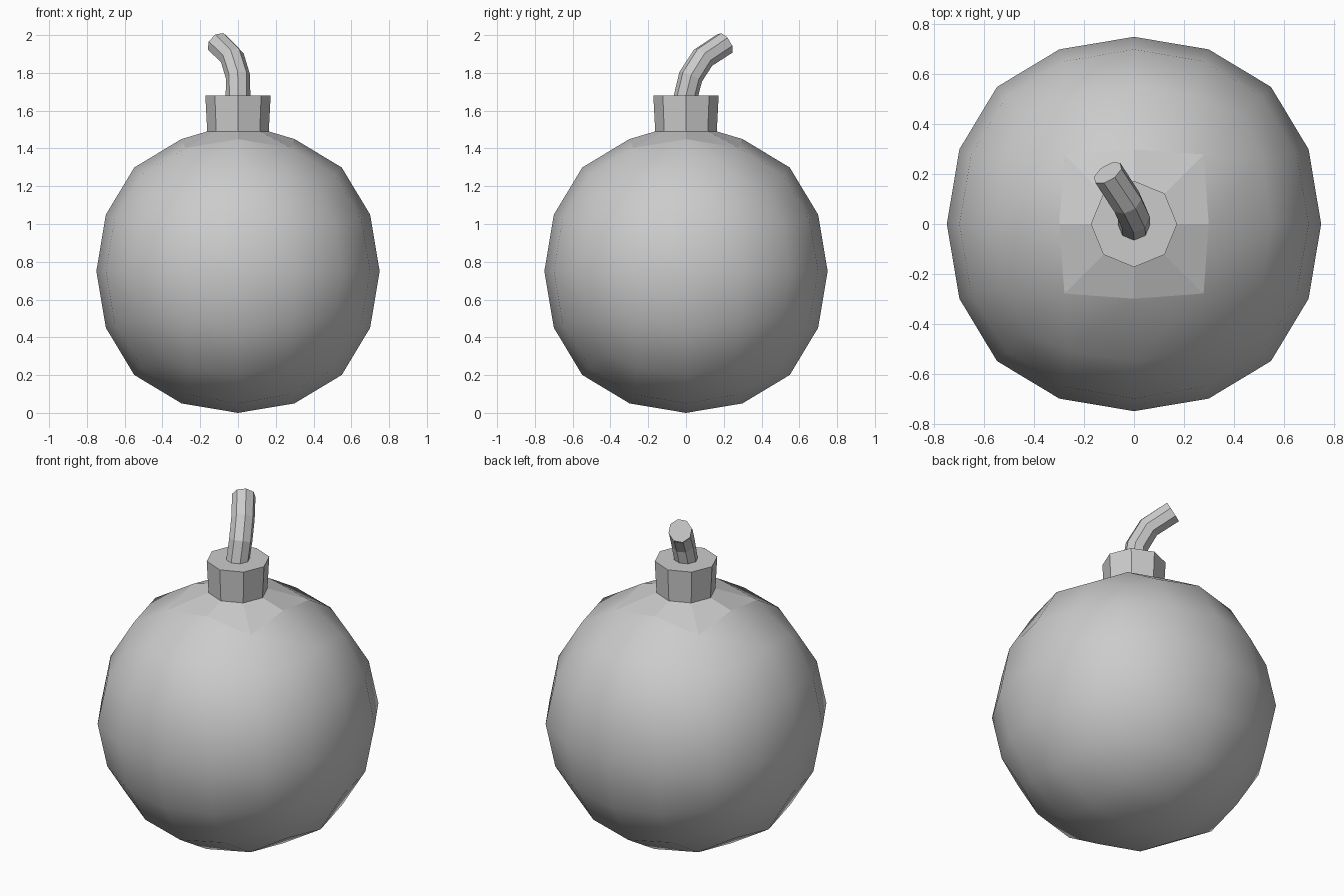
import bpy, bmesh, math
from mathutils import Vector

if "Cube" in bpy.data.objects:
    bpy.data.objects.remove(bpy.data.objects["Cube"])

R = 0.75                       # body radius
RIM_Z, TOP_Z = 1.49, 1.68      # collar heights


def ring(bm, centre, radius, normal=(0, 0, 1), n=8):
    """Ring of n vertices around centre, perpendicular to normal."""
    q = Vector((0, 0, 1)).rotation_difference(Vector(normal))
    angles = [2 * math.pi * i / n for i in range(n)]
    return [bm.verts.new(Vector(centre) + q @ Vector((radius * math.cos(a), radius * math.sin(a), 0)))
            for a in angles]


def bridge(bm, a, b):
    n = len(a)
    return [bm.faces.new((a[i], a[(i + 1) % n], b[(i + 1) % n], b[i])) for i in range(n)]


def make_object(name, bm):
    mesh = bpy.data.meshes.new(name)
    bm.to_mesh(mesh)
    bm.free()
    obj = bpy.data.objects.new(name, mesh)
    bpy.context.collection.objects.link(obj)
    return obj


# Round body: a cube subdivided twice into a smooth ball
bm = bmesh.new()
bmesh.ops.create_cube(bm, size=2)
cage = make_object("body_cage", bm)
sub = cage.modifiers.new("Subdivision", 'SUBSURF')
sub.levels = 2
sub.use_limit_surface = False
bm = bmesh.new()
bm.from_object(cage, bpy.context.evaluated_depsgraph_get())
bpy.data.objects.remove(cage)
scale = R / max(v.co.z for v in bm.verts)
for v in bm.verts:
    v.co = v.co * scale + Vector((0, 0, R))
for f in bm.faces:
    f.smooth = True

# Open the top of the ball and join it to the octagonal rim with flat faces
top = max(bm.verts, key=lambda v: v.co.z)
outer = list({v for f in top.link_faces for v in f.verts if v != top})
outer.sort(key=lambda v: round(math.atan2(v.co.y, v.co.x), 4) % (2 * math.pi))
bmesh.ops.delete(bm, geom=[top], context='VERTS')
for f in bridge(bm, outer, ring(bm, (0, 0, RIM_Z), 0.163)):
    f.smooth = False
make_object("body", bm)

# Collar, slightly wider at the top
bm = bmesh.new()
low, high = ring(bm, (0, 0, RIM_Z), 0.163), ring(bm, (0, 0, TOP_Z), 0.173)
bridge(bm, low, high)
bm.faces.new(high)
make_object("collar", bm)

# Bent fuse: octagonal rings along a path
path = [Vector(p) for p in ((0, 0, TOP_Z), (0, 0.025, 1.78),
                            (-0.03, 0.09, 1.88), (-0.105, 0.205, 1.955))]
bm = bmesh.new()
rings = []
for i, p in enumerate(path):
    before = (p - path[i - 1]).normalized() if i else Vector((0, 0, 1))
    after = (path[i + 1] - p).normalized() if i < len(path) - 1 else before
    normal = before + after if i else Vector((0, 0, 1))
    rings.append(ring(bm, p, 0.065, normal))
for a, b in zip(rings, rings[1:]):
    bridge(bm, a, b)
bm.faces.new(rings[-1])
make_object("fuse", bm)
